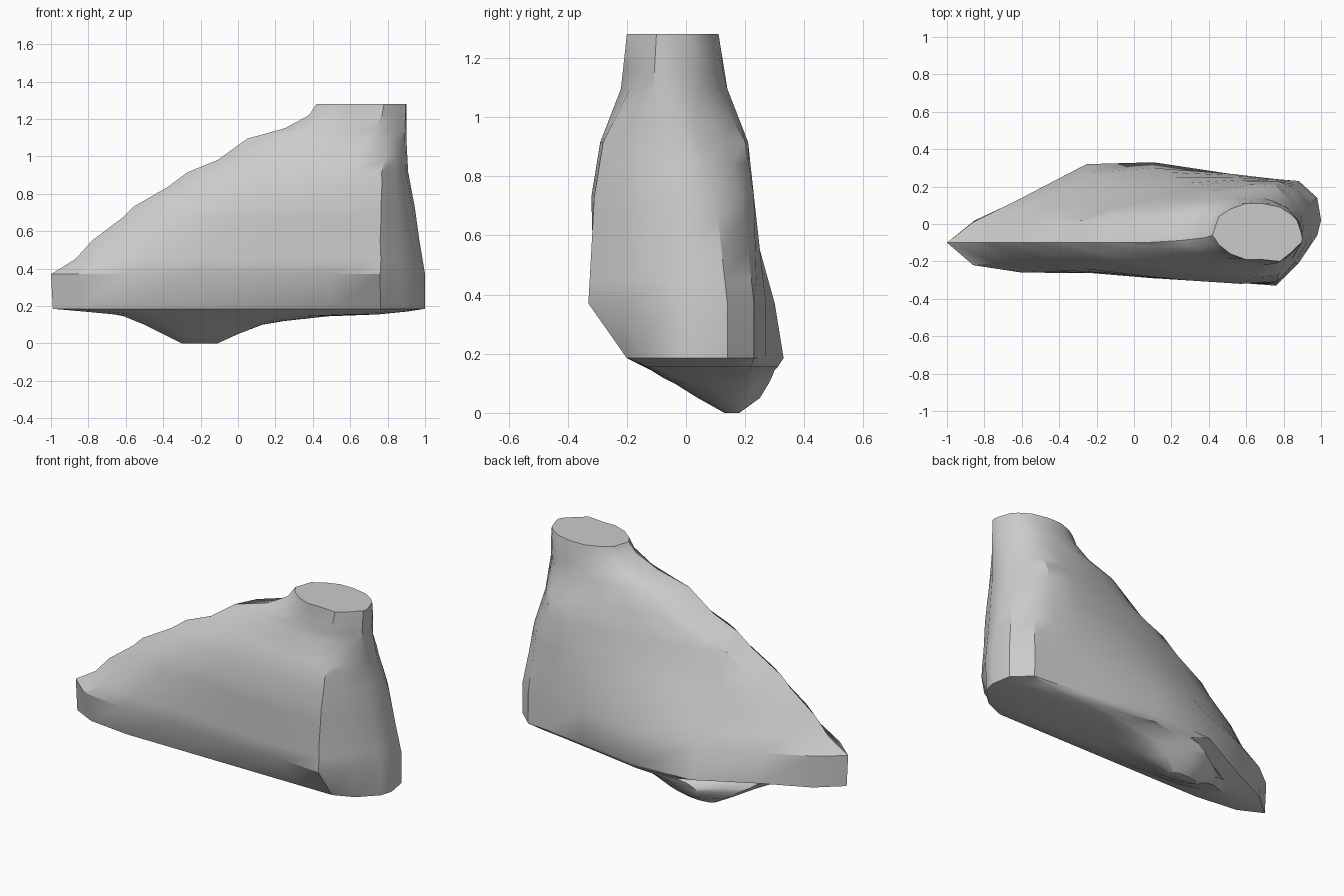
import bpy
import bmesh
import math

old = bpy.data.objects.get("Cube")
if old:
    bpy.data.objects.remove(old, do_unlink=True)

# One plain grey material
grey = bpy.data.materials.new("plain grey")
grey.use_nodes = True
colour = (0.6, 0.6, 0.6, 1)
grey.diffuse_color = colour
grey.node_tree.nodes["Principled BSDF"].inputs["Base Color"].default_value = colour

# Stations along the length, from toe (first) to heel (last)
STATIONS = (0, .07, .2, .37, .55, .75, .88, .94, .99, 1)

# Key cross-sections in hundredths: height, inner side, outer side (toe to heel)
SECTIONS = [
    (18.5, (-10, -17, -20, -20, -20, -20, -20, -15, -5, 2), (-10, 2, 14, 32, 33, 27, 24, 23, 14, 2)),
    (37, (-10, -22, -26, -26, -29, -31, -33, -21, -6, 2), (-10, 1, 14, 27, 30, 27, 24, 23, 14, 2)),
    (73, (-10, -17, -23, -27, -30, -32, -31, -21, -8, 1), (-10, 2, 8, 15, 20, 23, 23, 19, 10, 1)),
    (91.5, (-10, -15, -21, -24, -27, -29, -28, -20, -10, 0), (-10, 2, 8, 13, 17, 21, 20, 13, 4, 0)),
    (109.5, (-10, -12, -15, -18, -20, -22, -19, -15, -11, -6), (-10, 2, 8, 12, 14, 14, 10, 5, 0, -6)),
    (128, (-6, -11, -16, -19, -19, -20, -15, -12, -10, -8), (-6, 4, 8, 11, 11, 9, 5, 2, -5, -8)),
]

# Silhouettes: (height, x) of the stepped instep and of the heel
INSTEP = [(18.5, -99), (37, -100), (45, -87), (55, -78), (67, -62), (73, -56), (84, -37),
          (91.5, -27), (98, -11), (109.5, 5), (115, 25), (122, 38), (128, 42)]
HEEL = [(18.5, 100), (37, 100), (55, 97), (73, 94.5), (91.5, 91), (109.5, 90), (128, 90)]

# Sole bulge rings: height, x range, y range
BULGE = [(17, -82, 90, -17, 32), (15.5, -66, 75, -14, 31), (14.5, -61, 48, -12, 30),
         (12, -55, 25, -8, 29), (10, -50, 13, -4, 28), (5, -40, 0, 4, 25), (0, -30, -11, 13, 18)]


def lerp(a, b, t):
    return a + (b - a) * t


def sample(path, z):
    """Straight-line value of a (height, x) path at height z."""
    for (za, a), (zb, b) in zip(path, path[1:]):
        if z <= zb:
            return lerp(a, b, (z - za) / (zb - za))
    return path[-1][1]


def section_ring(z):
    """Closed outline of the foot at height z."""
    def side(k):
        return [sample([(s[0], s[k][i]) for s in SECTIONS], z) for i in range(len(STATIONS))]
    toe, heel = sample(INSTEP, z), sample(HEEL, z)
    inner = [(lerp(toe, heel, u), y, z) for u, y in zip(STATIONS, side(1))]
    outer = [(lerp(toe, heel, u), y, z) for u, y in zip(STATIONS, side(2))]
    return inner + outer[-2:0:-1]


def fitted_ring(ring, z, x0, x1, y0, y1):
    """Same outline squeezed into a smaller box, rounder the deeper it lies."""
    xs, ys = [p[0] for p in ring], [p[1] for p in ring]
    roundness = 1 - z / ring[0][2]
    points = []
    for i, (x, y, _) in enumerate(ring):
        u = (x - min(xs)) / (max(xs) - min(xs))
        v = (y - min(ys)) / (max(ys) - min(ys))
        sign = -1 if i < len(STATIONS) else 1
        oval = 0.5 + sign * math.sqrt(max(0, u * (1 - u)))
        points.append((lerp(x0, x1, u), lerp(y0, y1, lerp(v, oval, roundness)), z))
    return points


# Loft the rings from the bottom of the sole to the ankle cut
sole = section_ring(INSTEP[0][0])
rings = [fitted_ring(sole, *b) for b in reversed(BULGE)]
rings += [section_ring(z) for z, _ in INSTEP]

bm = bmesh.new()
loops = [[bm.verts.new([c / 100 for c in p]) for p in ring] for ring in rings]
count = len(sole)
for low, high in zip(loops, loops[1:]):
    for i in range(count):
        j = (i + 1) % count
        bm.faces.new((low[i], low[j], high[j], high[i]))
bm.faces.new(loops[0][::-1])
bm.faces.new(loops[-1])
bmesh.ops.recalc_face_normals(bm, faces=bm.faces)

mesh = bpy.data.meshes.new("foot")
bm.to_mesh(mesh)
bm.free()
mesh.materials.append(grey)
foot = bpy.data.objects.new("foot", mesh)
bpy.context.collection.objects.link(foot)

# Soft shading with crisp ankle cut and sole edge
bpy.ops.object.select_all(action='DESELECT')
foot.select_set(True)
bpy.context.view_layer.objects.active = foot
bpy.ops.object.shade_smooth_by_angle(angle=math.radians(32))
